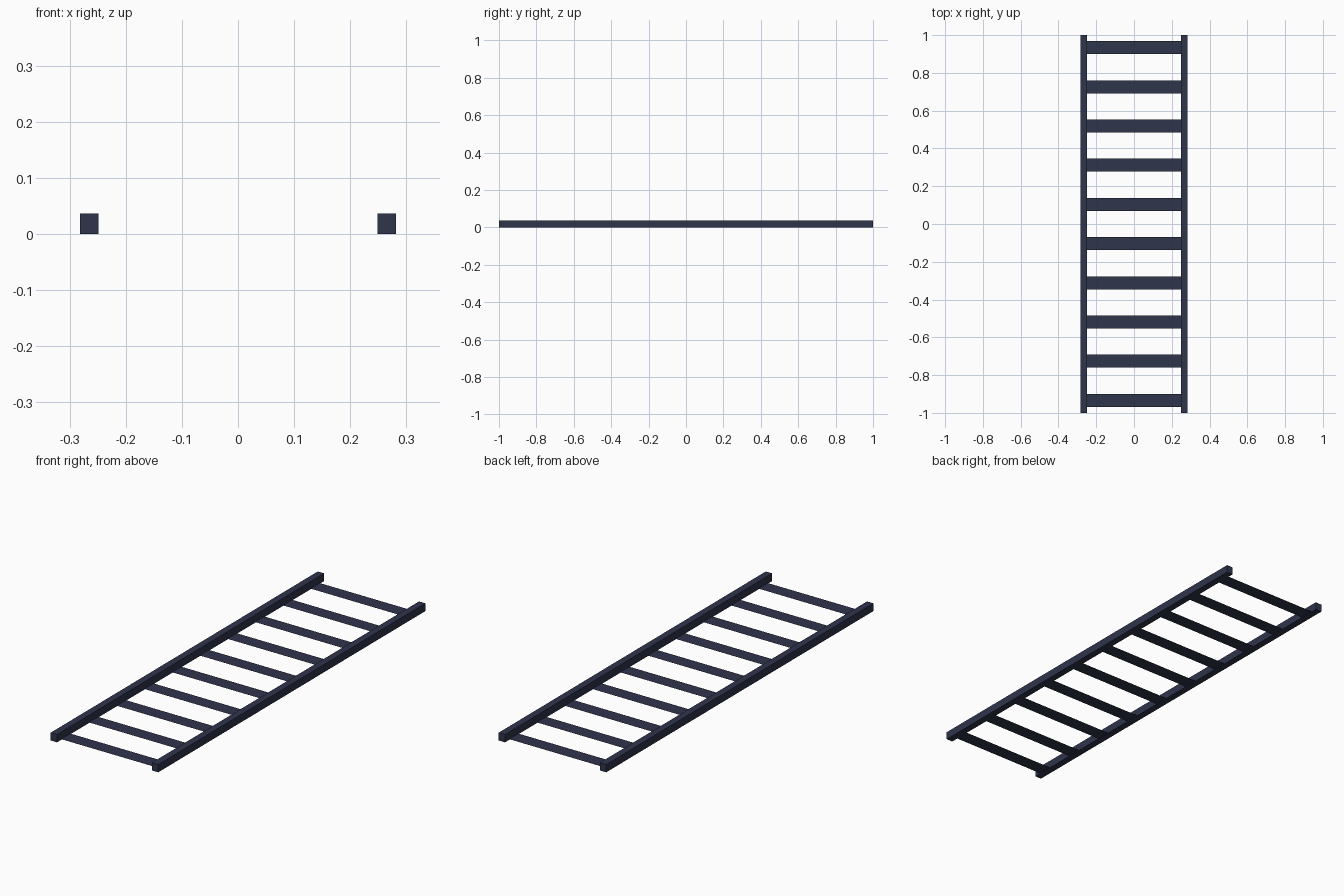
import bpy

if "Cube" in bpy.data.objects:
    bpy.data.objects.remove(bpy.data.objects["Cube"])

RAIL_X, RAIL_W, RAIL_H = 0.2655, 0.033, 0.037
RUNG_COUNT, RUNG_STEP, RUNG_DEPTH, RUNG_Z = 10, 0.2075, 0.069, 0.003

mat = bpy.data.materials.new("dark_navy_metal")
mat.diffuse_color = (0.028, 0.035, 0.072, 1)
mat.use_nodes = True
mat.node_tree.nodes["Principled BSDF"].inputs["Base Color"].default_value = mat.diffuse_color


def finish(name, scale):
    ob = bpy.context.object
    ob.name = name
    ob.scale = scale
    bpy.ops.object.transform_apply(location=False, rotation=False, scale=True)
    ob.data.materials.append(mat)
    return ob


# Two long side rails of rectangular section
for side, label in ((-1, "left"), (1, "right")):
    bpy.ops.mesh.primitive_cube_add(size=1, location=(side * RAIL_X, 0, RAIL_H / 2))
    finish(label + "_rail", (RAIL_W, 2, RAIL_H))

# Flat sheet rungs spanning the gap between the rails
for i in range(RUNG_COUNT):
    y = (i - (RUNG_COUNT - 1) / 2) * RUNG_STEP
    bpy.ops.mesh.primitive_plane_add(size=1, location=(0, y, RUNG_Z))
    finish(f"rung_{i + 1}", (2 * RAIL_X - RAIL_W, RUNG_DEPTH, 1))
